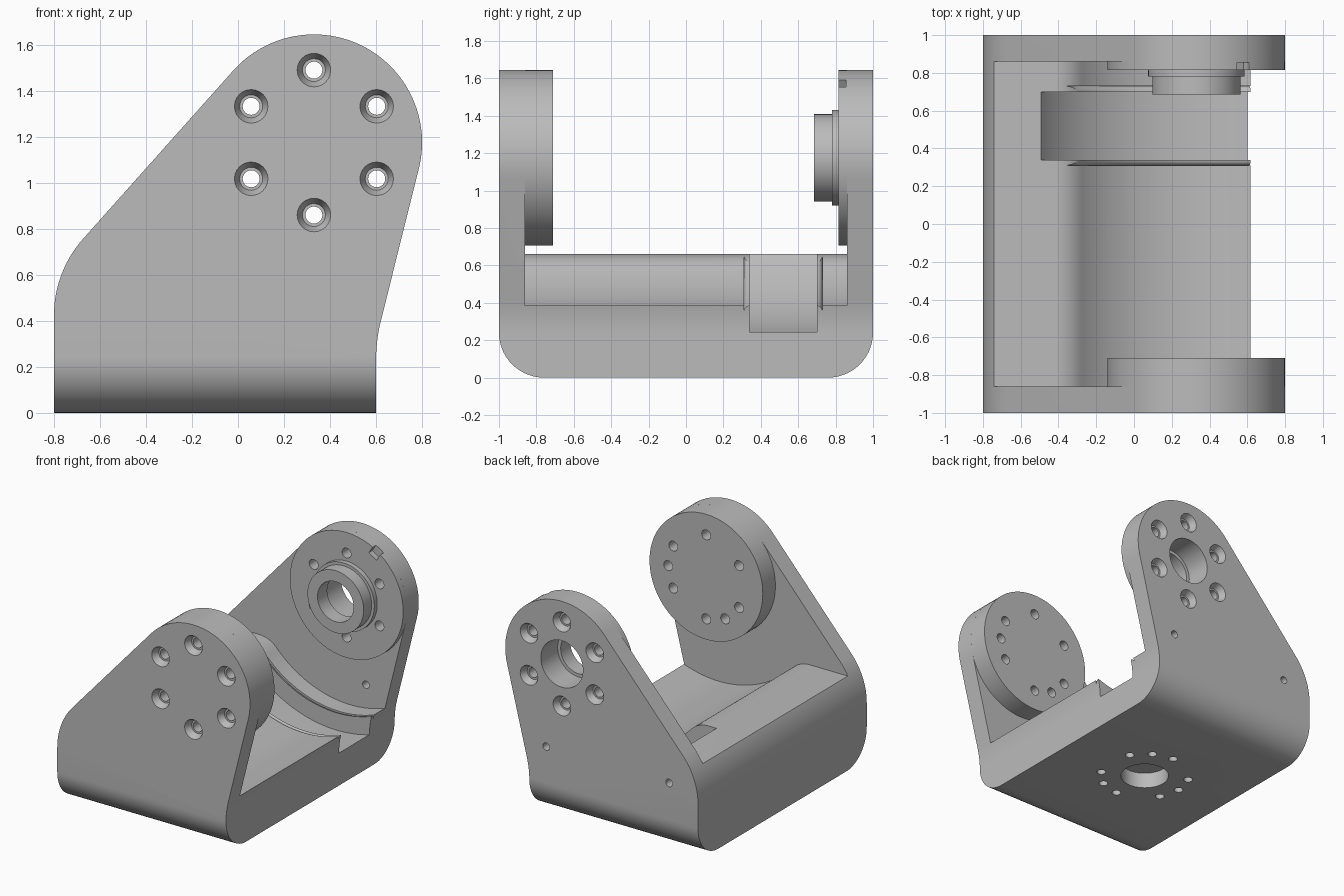
import bpy, bmesh
from math import sin, cos, radians, pi
from mathutils import Matrix, Vector

if "Cube" in bpy.data.objects:
    bpy.data.objects.remove(bpy.data.objects["Cube"])

grey = bpy.data.materials.new("machined_grey")
grey.use_nodes = True
grey.diffuse_color = (0.5, 0.5, 0.5, 1)
grey.node_tree.nodes["Principled BSDF"].inputs["Base Color"].default_value = (0.5, 0.5, 0.5, 1)

PX, PZ = 0.33, 1.175      # pivot axis
DISC, RING = 0.47, 0.315  # disc radius, bolt circle radius


def make(name, bm):
    bmesh.ops.recalc_face_normals(bm, faces=bm.faces)
    mesh = bpy.data.meshes.new(name)
    bm.to_mesh(mesh)
    bm.free()
    ob = bpy.data.objects.new(name, mesh)
    bpy.context.collection.objects.link(ob)
    mesh.materials.append(grey)
    return ob


def arc(cx, cz, r, start, end, n):
    angles = [radians(start + (end - start) * i / n) for i in range(n + 1)]
    return [(cx + r * cos(a), cz + r * sin(a)) for a in angles]


def prism(name, profile, place, depth):
    """Extrude a closed 2D profile; place maps (u, v) to the start point."""
    bm = bmesh.new()
    face = bm.faces.new([bm.verts.new(place(u, v)) for u, v in profile])
    new = bmesh.ops.extrude_face_region(bm, geom=[face])["geom"]
    bmesh.ops.translate(bm, verts=[v for v in new if isinstance(v, bmesh.types.BMVert)], vec=depth)
    return make(name, bm)


def lathe(bm, profile, x, other, axis="y", n=24):
    """Add a capped turned solid from (radius, distance along axis) pairs."""
    rings = []
    for r, t in profile:
        ring = []
        for i in range(n):
            a = 2 * pi * i / n
            u, v = x + r * cos(a), other + r * sin(a)
            ring.append(bm.verts.new((u, t, v) if axis == "y" else (u, v, t)))
        rings.append(ring)
    for a, b in zip(rings, rings[1:]):
        for i in range(n):
            j = (i + 1) % n
            bm.faces.new((a[i], a[j], b[j], b[i]))
    bm.faces.new(rings[0])
    bm.faces.new(rings[-1])


def turned(name, profile, x=PX, other=PZ, axis="y", n=96):
    bm = bmesh.new()
    lathe(bm, profile, x, other, axis, n)
    return make(name, bm)


def on_ring(angles, cx, cv):
    return [(cx + RING * cos(radians(a)), cv + RING * sin(radians(a))) for a in angles]


def boolean(ob, cutter, operation="DIFFERENCE"):
    mod = ob.modifiers.new("cut", "BOOLEAN")
    mod.object, mod.operation, mod.solver = cutter, operation, "EXACT"
    bpy.context.view_layer.objects.active = ob
    bpy.ops.object.modifier_apply(modifier=mod.name)


# Bracket side outline, extruded the full depth
outline = ([(-0.8, 0), (0.6, 0)] + arc(1.3, 0.23, 0.7, 180, 166, 8)
           + arc(PX, PZ, DISC, -14, 138, 48) + arc(-0.3, 0.424, 0.5, 138, 180, 14))
bracket = prism("bracket", outline, lambda u, v: (u, -1, v), Vector((0, 2, 0)))

# Rounded lower corners
section = ([(1, 2), (-1, 2)] + arc(-0.76, 0.24, 0.24, 180, 270, 14)
           + arc(0.76, 0.24, 0.24, 270, 360, 14))
envelope = prism("envelope", section, lambda u, v: (-2, u, v), Vector((4, 0, 0)))

# Open space between the arms, with the curved cradle floor
space = ([(-2, 0.66)] + arc(-0.425, 0.46, 0.2, 90, 43.4, 10)
         + arc(PX, PZ, 0.84, 223.4, 300, 36) + [(2, 0.45), (2, 3), (-2, 3)])
cradle = prism("cradle_space", space, lambda u, v: (u, -0.86, v), Vector((0, 1.72, 0)))

# Deeper groove with rounded lips
f = 0.03
lip = [(0.84 + f * (1 - sin(a)), f * (1 - cos(a))) for a in [pi / 2 * i / 5 for i in range(6)]]
groove_profile = ([(0.82, 0.34 - f)] + [(r, 0.34 - f + d) for r, d in lip] + [(0.97, 0.34), (0.97, 0.70)]
                  + [(r, 0.70 + f - d) for r, d in reversed(lip)] + [(0.82, 0.70 + f)])
groove = turned("groove_space", groove_profile, n=128)

# Discs and bearing hub on the arms
front_disc = turned("front_disc", [(DISC, -0.86), (DISC, -0.71)])
back_disc = turned("back_disc", [(DISC, 0.86), (DISC, 0.815)])
hub = turned("bearing_hub", [(0.255, 0.815), (0.255, 0.78), (0.233, 0.78), (0.233, 0.685)])

# Countersunk bolt holes and blind holes in the arms
bm = bmesh.new()
hexagon = range(30, 390, 60)
for x, z in on_ring(hexagon, PX, PZ):
    for side in (-1, 1):
        lathe(bm, [(0.073, side * 1.05), (0.073, side), (0.05, side * 0.95),
                   (0.037, side * 0.95), (0.037, side * 0.6)], x, z)
for x, z in on_ring((0, 240), PX, PZ):
    lathe(bm, [(0.037, -0.6), (0.037, -0.82)], x, z)
for x in (-0.56, 0.46):
    lathe(bm, [(0.028, 1.1), (0.028, 0.8)], x, 0.52)
lathe(bm, [(0.175, 1.1), (0.175, 0.8), (0.15, 0.8), (0.15, 0.6)], PX, PZ, n=64)
arm_holes = make("arm_holes", bm)

# Pocket and bolt circle under the base
bm = bmesh.new()
for x, y in on_ring([*hexagon, 60, 180, 300], -0.1, 0):
    lathe(bm, [(0.032, -0.1), (0.032, 0.12)], x, y, "z")
lathe(bm, [(0.17, -0.1), (0.17, 0.12)], -0.1, 0, "z", 64)
base_holes = make("base_holes", bm)

# Index notch in the back disc rim
bm = bmesh.new()
bmesh.ops.create_cube(bm, size=1, matrix=Matrix.Translation((PX, 0.805, PZ))
                      @ Matrix.Rotation(radians(-58), 4, "Y")
                      @ Matrix.Translation((0.47, 0, 0)) @ Matrix.Diagonal((0.12, 0.1, 0.075, 1)))
notch = make("notch_space", bm)

boolean(bracket, envelope, "INTERSECT")
for cutter in (cradle, groove, arm_holes, base_holes):
    boolean(bracket, cutter)
for part in (front_disc, back_disc, hub):
    boolean(part, arm_holes)
boolean(back_disc, notch)

for helper in (envelope, cradle, groove, arm_holes, base_holes, notch):
    bpy.data.objects.remove(helper)

# Smooth shading with crisp edges
bpy.ops.object.select_all(action="DESELECT")
for part in (bracket, front_disc, back_disc, hub):
    part.select_set(True)
bpy.context.view_layer.objects.active = bracket
bpy.ops.object.shade_smooth_by_angle(angle=radians(30))
